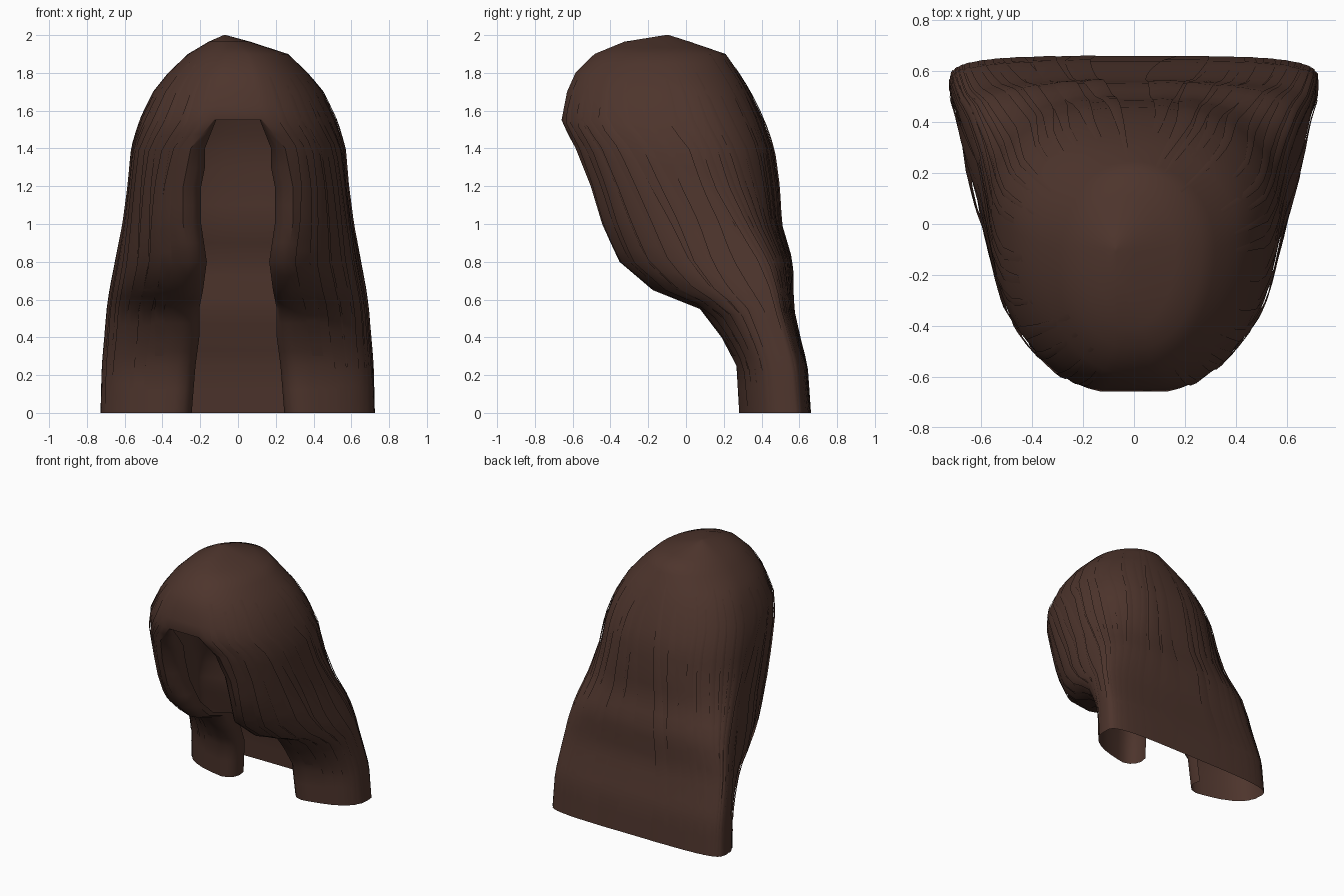
import bpy, bmesh, math, random
from mathutils import Vector

if "Cube" in bpy.data.objects:
    bpy.data.objects.remove(bpy.data.objects["Cube"])

random.seed(4)

brown = bpy.data.materials.new("dark brown hair")
brown.diffuse_color = (0.075, 0.035, 0.0255, 1)
brown.use_nodes = True
brown.node_tree.nodes["Principled BSDF"].inputs["Base Color"].default_value = brown.diffuse_color

# Horizontal sections: z, half width, front y, widest y, back y, half face gap, back squareness
ROWS = [
    (0.00, .725, .262, .54, .66, .34, 4.0),
    (0.25, .715, .25, .52, .64, .32, 4.0),
    (0.40, .70, .17, .49, .60, .30, 3.6),
    (0.55, .685, .05, .45, .565, .30, 3.2),
    (0.65, .67, -.21, .43, .56, .28, 3.0),
    (0.80, .64, -.39, .37, .555, .26, 2.8),
    (1.00, .60, -.50, .23, .495, .29, 2.5),
    (1.20, .575, -.56, .09, .485, .29, 2.4),
    (1.40, .56, -.625, .03, .46, .25, 2.3),
    (1.55, .52, -.67, .00, .41, .13, 2.2),
    (1.70, .45, -.64, -.04, .34, .10, 2.1),
    (1.80, .37, -.595, -.08, .28, .08, 2.0),
    (1.90, .265, -.49, -.10, .21, .05, 2.0),
    (1.965, .11, -.33, -.10, .02, .02, 2.0),
    (2.00, .006, -.11, -.10, -.09, .002, 2.0),
]
HAIRLINE = 1.55


def section(z):
    """Interpolated section values at a height."""
    for a, b in zip(ROWS, ROWS[1:]):
        if z <= b[0]:
            t = (z - a[0]) / (b[0] - a[0])
            return [p + (q - p) * t for p, q in zip(a, b)]
    return list(ROWS[-1])


def surface(u, z, lift=0.0):
    """Point on the hair: u = 0 at the back, +-1 at the edges of the face opening."""
    _, w, yf, ym, yb, gap, n = section(z)
    nf = 2.4 - 0.3 * min(1, max(0, (z - 1.5) / .3))
    end = math.pi - math.asin(min(1, gap / w) ** (nf / 2))
    a = abs(u) * end
    if a <= math.pi / 2:
        x = w * math.sin(a) ** (2 / n)
        y = ym + (yb - ym) * max(0, math.cos(a)) ** (2 / n)
    else:
        x = w * max(0, math.sin(a)) ** (2 / nf)
        y = ym - (ym - yf) * max(0, -math.cos(a)) ** (2 / nf)
    x = math.copysign(x, u)
    out = Vector((x, y - ym, 0))
    if out.length > 0:
        out.normalize()
    # apex leans slightly to one side
    lean = -0.07 * max(0, (z - 1.9) / 0.1)
    return Vector((x + lean, y, z)) + out * lift


def finish(name, bm):
    mesh = bpy.data.meshes.new(name)
    bm.to_mesh(mesh)
    bm.free()
    mesh.materials.append(brown)
    ob = bpy.data.objects.new(name, mesh)
    bpy.context.collection.objects.link(ob)
    bpy.context.view_layer.objects.active = ob
    ob.select_set(True)
    bpy.ops.object.shade_smooth_by_angle(angle=math.radians(40))
    ob.select_set(False)
    return ob


def add_grid(bm, grid):
    vs = [[bm.verts.new(p) for p in row] for row in grid]
    for r0, r1 in zip(vs, vs[1:]):
        for i in range(len(r0) - 1):
            bm.faces.new((r0[i], r0[i + 1], r1[i + 1], r1[i]))
    return vs


# Heights: every section plus one level between them
levels = []
for a, b in zip(ROWS, ROWS[1:]):
    levels += [a[0], (a[0] + b[0]) / 2]
levels.append(2.0)

# Main hair shell: face edges roll inwards, fringe closes the front above the hairline
COLS = 60
bm = bmesh.new()
vs = add_grid(bm, [[surface(-1 + 2 * i / COLS, z) for i in range(COLS + 1)] for z in levels])
for z, r0, r1 in zip(levels, vs, vs[1:]):
    if z >= HAIRLINE - 0.001:
        bm.faces.new((r0[-1], r0[0], r1[0], r1[-1]))
bm.faces.new(vs[-1])
low = [(z, r) for z, r in zip(levels, vs) if z <= HAIRLINE + 0.001]
for side in (-1, 1):
    rolls = []
    for z, row in low:
        edge = row[0] if side < 0 else row[-1]
        k = 0.15 + 0.85 * min(1, (HAIRLINE - z) / 0.2)
        rolls.append([edge] + [bm.verts.new(edge.co + Vector((-side * dx * k, dy * k, 0)))
                               for dx, dy in ((.05, .015), (.08, .045), (.095, .09), (.085, .15))])
    for r0, r1 in zip(rolls, rolls[1:]):
        for i in range(4):
            bm.faces.new((r0[i], r0[i + 1], r1[i + 1], r1[i]))
bmesh.ops.recalc_face_normals(bm, faces=bm.faces)
finish("hair_shell", bm)

# Thin overlapping strands lying just above the shell, swept down from the crown
bm = bmesh.new()
COUNT = 32
for i in range(COUNT):
    u0 = -0.93 + 1.86 * i / (COUNT - 1) + random.uniform(-.015, .015)
    half = random.uniform(.018, .032)
    low_z = random.choice((0, 0, 0, .3))
    high_z = random.uniform(1.65, 1.9)
    swell = random.uniform(.006, .014)
    grid = []
    for k in range(25):
        t = k / 24
        z = low_z + (high_z - low_z) * t
        h = half * (0.3 + 0.7 * math.sin(math.pi * min(1, t * .8 + .2)))
        drift = .012 * math.sin(5 * t + i)
        lift = .003 + swell * math.sin(math.pi * t)
        grid.append([surface(max(-.99, min(.99, u0 + drift + s * h)), z, lift * f)
                     for s, f in ((-1, .5), (0, 1), (1, .9))])
    add_grid(bm, grid)
finish("loose_strands", bm)
